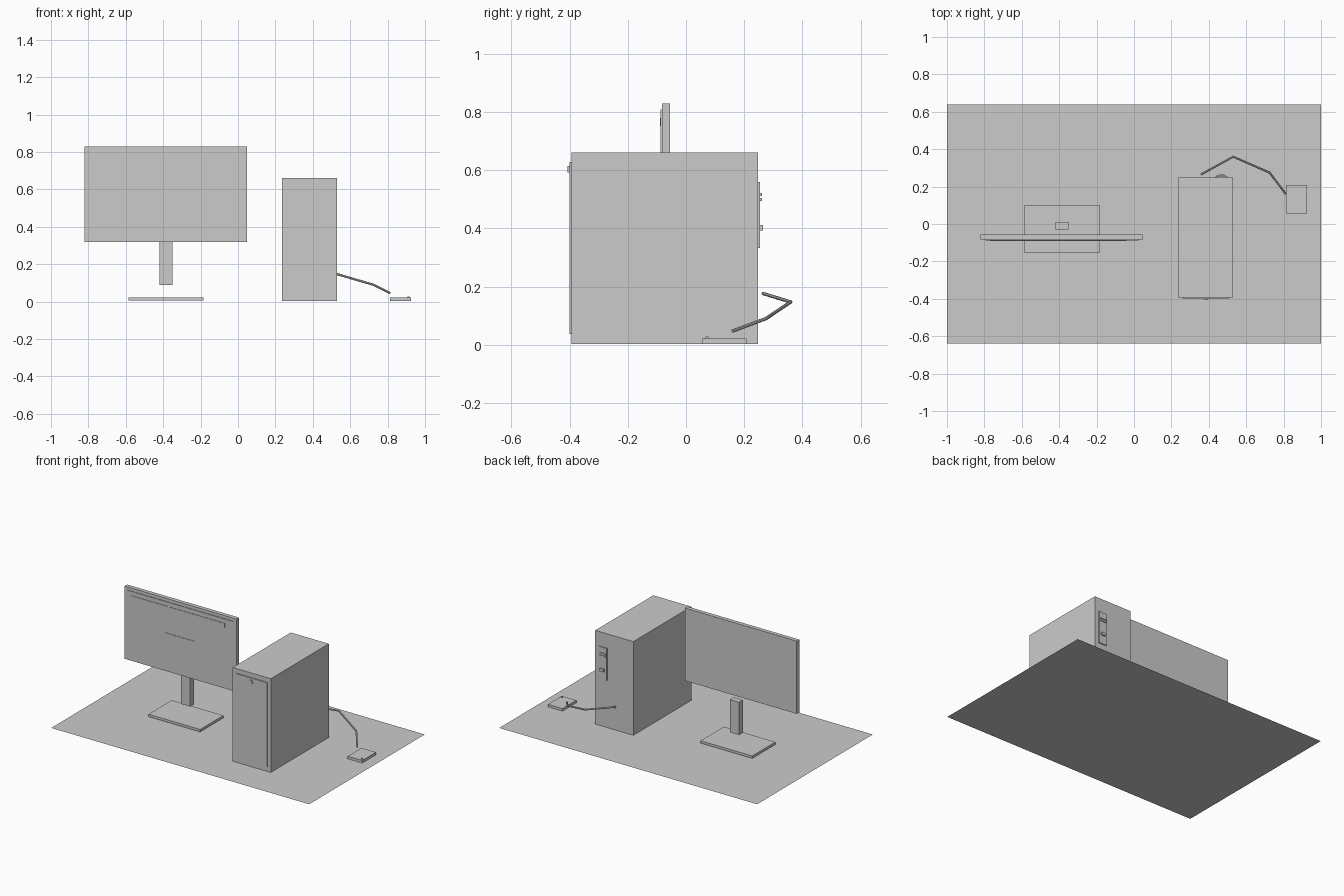
import bpy

if "Cube" in bpy.data.objects:
    bpy.data.objects.remove(bpy.data.objects["Cube"])


def box(name, x, y, z):
    """Box from (min, max) pairs on each axis."""
    bpy.ops.mesh.primitive_cube_add(
        size=1, location=[(a + b) / 2 for a, b in (x, y, z)])
    ob = bpy.context.object
    ob.name = name
    ob.scale = [b - a for a, b in (x, y, z)]
    bpy.ops.object.transform_apply(location=False, rotation=False, scale=True)
    return ob


# Desk surface: a single flat sheet
bpy.ops.mesh.primitive_plane_add(size=2)
desk = bpy.context.object
desk.name = "desk_surface"
desk.scale = (1, 0.64, 1)
bpy.ops.object.transform_apply(location=False, rotation=False, scale=True)

# Monitor with stand
box("monitor_base", (-0.585, -0.185), (-0.155, 0.102), (0.005, 0.022))
box("monitor_neck", (-0.42, -0.35), (-0.03, 0.012), (0.09, 0.32))
box("monitor_body", (-0.82, 0.048), (-0.083, -0.055), (0.32, 0.83))
box("monitor_screen", (-0.795, 0.025), (-0.087, -0.082), (0.345, 0.808))

# Thin raised panels on the screen
box("screen_bar_left", (-0.77, -0.485), (-0.09, -0.086), (0.752, 0.779))
box("screen_bar_right", (-0.465, -0.04), (-0.09, -0.086), (0.752, 0.779))
box("screen_window", (-0.50, -0.275), (-0.09, -0.086), (0.50, 0.59))

# Computer tower with front panel and power button
box("tower_case", (0.235, 0.53), (-0.394, 0.248), (0.003, 0.66))
box("tower_front_panel", (0.265, 0.505), (-0.401, -0.393), (0.037, 0.628))
box("power_button", (0.375, 0.395), (-0.407, -0.40), (0.592, 0.614))

# Rear connector plate and ports
box("rear_plate", (0.436, 0.50), (0.247, 0.255), (0.333, 0.56))
for i, z in enumerate((0.499, 0.516)):
    box(f"rear_slot_{i + 1}", (0.442, 0.49), (0.254, 0.261), (z - 0.005, z + 0.005))
box("rear_socket", (0.455, 0.485), (0.254, 0.265), (0.392, 0.412))

# Small external box with indicator
box("external_box", (0.812, 0.925), (0.055, 0.208), (0.003, 0.021))
box("indicator", (0.905, 0.917), (0.067, 0.077), (0.020, 0.028))

# Cable from behind the tower to the external box
path = [(0.358, 0.265, 0.176), (0.53, 0.36, 0.147),
        (0.725, 0.275, 0.09), (0.812, 0.16, 0.047)]
curve = bpy.data.curves.new("cable", "CURVE")
curve.dimensions = "3D"
curve.bevel_depth = 0.006
curve.bevel_resolution = 2
curve.use_fill_caps = True
spline = curve.splines.new("POLY")
spline.use_smooth = False
spline.points.add(len(path) - 1)
for point, co in zip(spline.points, path):
    point.co = (*co, 1)
bpy.context.collection.objects.link(bpy.data.objects.new("cable", curve))
